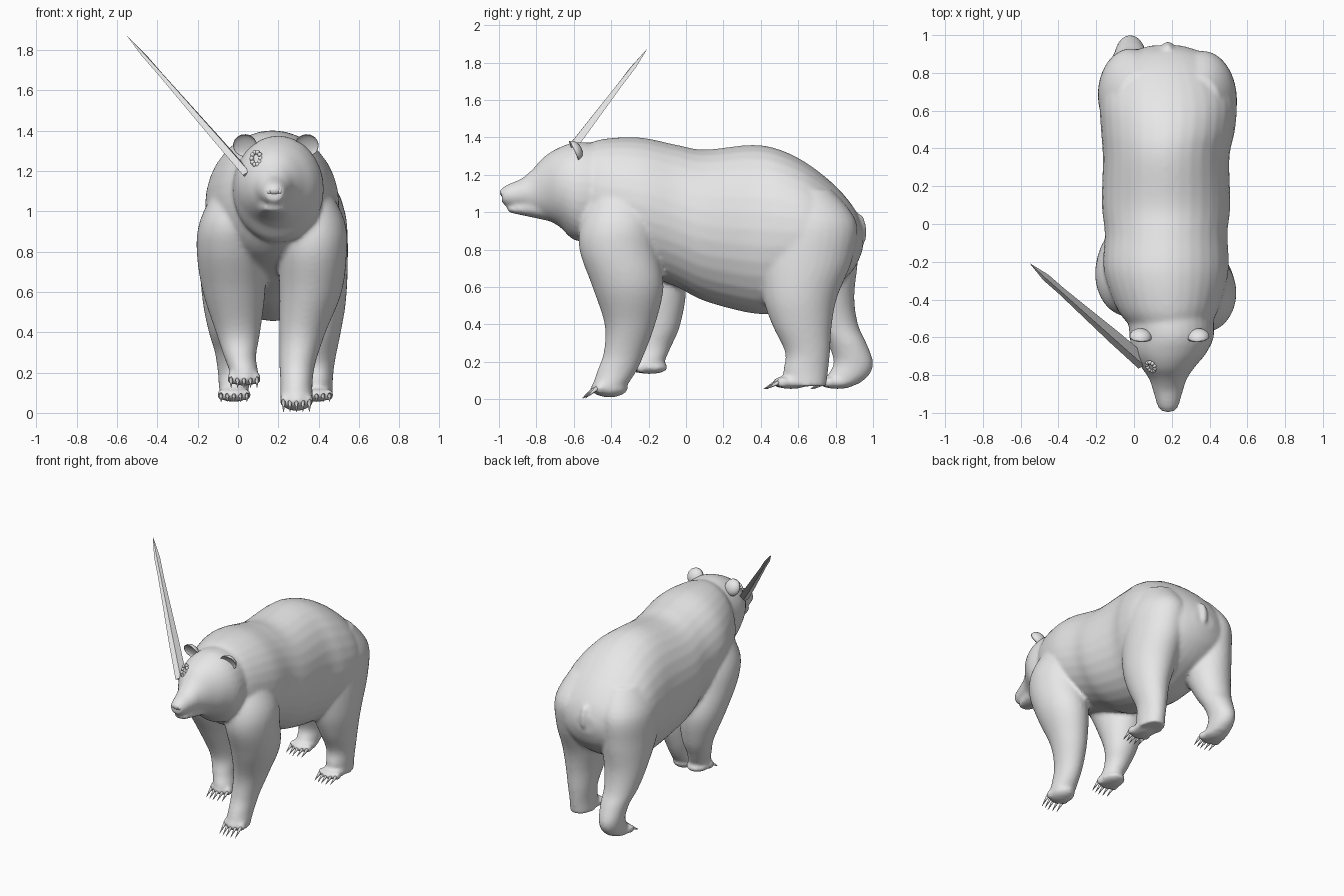
import bpy
import bmesh
import math
from mathutils import Vector, Matrix

cube = bpy.data.objects.get("Cube")
if cube:
    bpy.data.objects.remove(cube, do_unlink=True)

grey = bpy.data.materials.new("plain_grey")
grey.use_nodes = True
colour = (0.8, 0.8, 0.8, 1)
grey.diffuse_color = colour
grey.node_tree.nodes["Principled BSDF"].inputs["Base Color"].default_value = colour


def finish(bm, name, smooth=True):
    """Turn a bmesh into a named, coloured object."""
    bmesh.ops.recalc_face_normals(bm, faces=bm.faces)
    for face in bm.faces:
        face.smooth = smooth
    mesh = bpy.data.meshes.new(name)
    bm.to_mesh(mesh)
    bm.free()
    mesh.materials.append(grey)
    obj = bpy.data.objects.new(name, mesh)
    bpy.context.scene.collection.objects.link(obj)
    return obj


def spline(rows, steps=5):
    """Catmull-Rom interpolation through rows of numbers."""
    out = []
    for i in range(len(rows) - 1):
        a, b = rows[max(i - 1, 0)], rows[i]
        c, d = rows[i + 1], rows[min(i + 2, len(rows) - 1)]
        for s in range(steps):
            t = s / steps
            out.append([q + 0.5 * t * (r - p + t * (2 * p - 5 * q + 4 * r - s2
                        + t * (3 * (q - r) + s2 - p)))
                        for p, q, r, s2 in zip(a, b, c, d)])
    out.append(list(rows[-1]))
    return out


def loft(bm, rows, axis, sides=32):
    """Skin ellipses: rows are position, x, other centre, x radius, other radius."""
    rings = []
    for pos, cx, co, rx, ro in spline(rows):
        ring = []
        for k in range(sides):
            a = math.tau * k / sides
            x, o = cx + rx * math.cos(a), co + ro * math.sin(a)
            ring.append(bm.verts.new((x, pos, o) if axis == "y" else (x, o, pos)))
        rings.append(ring)
    for low, high in zip(rings, rings[1:]):
        for k in range(sides):
            n = (k + 1) % sides
            bm.faces.new((low[k], low[n], high[n], high[k]))
    bm.faces.new(rings[0])
    bm.faces.new(rings[-1])


def ball(bm, centre, size, tilt=0):
    m = Matrix.Translation(centre) @ Matrix.Rotation(tilt, 4, "X") @ Matrix.Diagonal((*size, 1))
    return bmesh.ops.create_uvsphere(bm, u_segments=20, v_segments=12, radius=1, matrix=m)["verts"]


skin = bmesh.new()

# Trunk
loft(skin, [
    (-.56, .19, 1.10, .19, .25), (-.45, .18, 1.08, .27, .31),
    (-.25, .17, 1.04, .33, .36), (-.05, .17, .98, .325, .38),
    (.10, .17, .93, .34, .405), (.35, .17, .91, .335, .45),
    (.50, .18, .90, .355, .435), (.65, .18, .89, .36, .37),
    (.80, .17, .87, .31, .27), (.90, .17, .86, .21, .16),
    (.945, .17, .86, .08, .06)], "y")

# Head and upper muzzle
loft(skin, [
    (-.42, .19, 1.12, .22, .24), (-.58, .20, 1.11, .225, .265),
    (-.68, .19, 1.135, .195, .21), (-.76, .18, 1.13, .14, .165),
    (-.82, .18, 1.11, .10, .12), (-.88, .18, 1.10, .08, .08),
    (-.95, .18, 1.09, .06, .06), (-.985, .18, 1.09, .045, .04)], "y")

# Lower jaw
loft(skin, [(-.72, .18, 1.03, .10, .08), (-.86, .18, 1.02, .07, .04),
            (-.93, .18, 1.015, .05, .02), (-.955, .18, 1.015, .025, .01)], "y")

# Front legs, the right one lifted and set back
loft(skin, [
    (1.12, .33, -.35, .12, .14), (.95, .365, -.36, .165, .20),
    (.80, .37, -.36, .17, .21), (.60, .36, -.31, .155, .19),
    (.40, .32, -.30, .115, .135), (.25, .295, -.33, .09, .11),
    (.15, .29, -.37, .08, .105), (.07, .29, -.41, .08, .09),
    (.04, .29, -.43, .07, .07)], "z")
loft(skin, [
    (1.12, .01, -.30, .12, .14), (.95, -.03, -.29, .16, .20),
    (.80, -.035, -.25, .17, .20), (.60, -.02, -.17, .155, .17),
    (.40, 0, -.14, .11, .11), (.28, .01, -.17, .08, .09),
    (.20, .03, -.20, .07, .085), (.145, .03, -.21, .06, .07)], "z")

# Hind legs, the right one trailing
loft(skin, [
    (1.12, .34, .62, .12, .16), (.95, .36, .66, .175, .25),
    (.75, .37, .64, .175, .25), (.55, .38, .61, .155, .20),
    (.40, .39, .62, .12, .16), (.25, .39, .65, .09, .12),
    (.15, .39, .64, .08, .12), (.07, .39, .64, .08, .11)], "z")
loft(skin, [
    (1.12, .03, .64, .12, .16), (.95, -.01, .68, .17, .24),
    (.75, -.02, .69, .17, .23), (.55, -.03, .745, .145, .155),
    (.40, -.03, .80, .115, .12), (.30, -.02, .86, .095, .105),
    (.20, -.02, .895, .08, .105), (.13, -.02, .87, .075, .11),
    (.08, -.02, .83, .07, .09)], "z")

# Paws, toes and claws: x, toe row y, toe height, claw drop
claws = bmesh.new()
for x, y, z, drop in ((.29, -.47, .06, .055), (.03, -.255, .17, .045),
                      (.39, .50, .09, .035), (-.02, .75, .09, .035)):
    ball(skin, (x, y + .06, z), (.08, .10, .035 if z > .08 else .05))
    for k in range(-2, 3):
        tx, ty = x + k * .032, y + abs(k) * .008
        ball(skin, (tx, ty, z), (.02, .035, .03))
        start, end = Vector((tx, ty - .02, z)), Vector((tx, ty - .085, z - drop))
        way = end - start
        turn = way.to_track_quat("Z", "Y").to_matrix().to_4x4()
        bmesh.ops.create_cone(claws, cap_ends=True, segments=8, radius1=.012, radius2=.001,
                              depth=way.length, matrix=Matrix.Translation((start + end) / 2) @ turn)
finish(claws, "claws")

# Tail
ball(skin, (.18, .935, .91), (.03, .03, .085), .1)

# Blend the body masses into one smooth hide
hide = finish(skin, "bear_body")
remesh = hide.modifiers.new("blend", "REMESH")
remesh.mode = "VOXEL"
remesh.voxel_size = .012
remesh.use_smooth_shade = True
relax = hide.modifiers.new("relax", "SMOOTH")
relax.factor = .5
relax.iterations = 8
bpy.context.view_layer.update()
result = bpy.data.meshes.new_from_object(hide.evaluated_get(bpy.context.evaluated_depsgraph_get()))
hide.modifiers.clear()
hide.data = result
if not result.materials:
    result.materials.append(grey)

# Cupped ears
for name, x, lean in (("right_ear", .035, -.25), ("left_ear", .34, .25)):
    bm = bmesh.new()
    for v in ball(bm, (0, 0, 0), (.06, .045, .06)):
        if v.co.y < 0:
            v.co.y *= -.4
    ear = finish(bm, name)
    ear.location = (x, -.60, 1.325)
    ear.rotation_euler = (.45, lean, lean * .8)

# Eyes and nose
for name, x in (("right_eye", .118), ("left_eye", .246)):
    bm = bmesh.new()
    ball(bm, (x, -.805, 1.185), (.015, .013, .011))
    finish(bm, name)
bm = bmesh.new()
ball(bm, (.18, -.968, 1.105), (.038, .027, .026))
for side in (-1, 1):
    ball(bm, (.18 + side * .025, -.972, 1.10), (.016, .018, .018))
finish(bm, "nose")

# Raised wound rim on the brow
bm = bmesh.new()
for k in range(10):
    a = math.tau * k / 10
    ball(bm, (.09 + .022 * math.cos(a), -.755 - .01 * math.cos(a) + .02 * math.sin(a),
              1.262 + .032 * math.sin(a)), (.011, .011, .012))
finish(bm, "brow_wound")

# Long faceted shard in the side of the head
bm = bmesh.new()
base, tip = Vector((.05, -.735, 1.18)), Vector((-.55, -.21, 1.87))
way = tip - base
turn = way.to_track_quat("Z", "Y")
rings = []
for t, wide, thick in ((0, .04, .022), (.25, .036, .02), (.72, .02, .012), (.86, .02, .009), (1, .001, .001)):
    rings.append([bm.verts.new(base + way * t + turn @ Vector((wide * a, thick * b, 0)))
                  for a, b in ((1, 0), (.2, 1), (-1, 0), (-.2, -1))])
for low, high in zip(rings, rings[1:]):
    for k in range(4):
        n = (k + 1) % 4
        bm.faces.new((low[k], low[n], high[n], high[k]))
bm.faces.new(rings[0])
bm.faces.new(rings[-1])
finish(bm, "shard", smooth=False)
